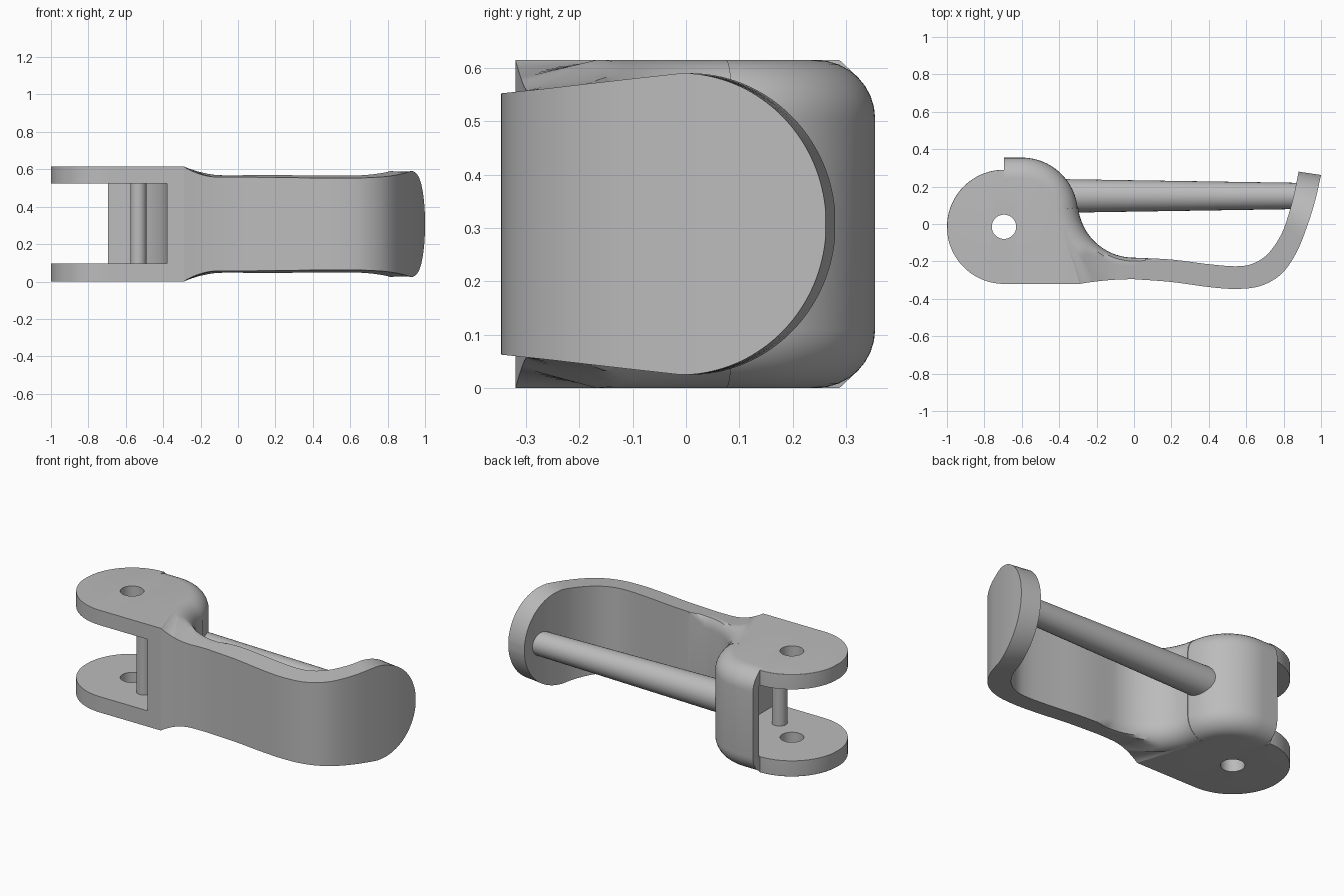
import bpy, bmesh, math
from mathutils import Vector

cube = bpy.data.objects.get("Cube")
if cube:
    bpy.data.objects.remove(cube, do_unlink=True)

grey = bpy.data.materials.new("plain_grey")
grey.use_nodes = True
grey.diffuse_color = (0.5, 0.5, 0.5, 1)
grey.node_tree.nodes["Principled BSDF"].inputs["Base Color"].default_value = (0.5, 0.5, 0.5, 1)

HALF = 0.3075                      # half height of the hub, and its mid level
PIVOT = Vector((-0.695, -0.015))
TAB_R, FILLET, STEPS = 0.305, 0.11, 8


def add_object(name, bm):
    bmesh.ops.recalc_face_normals(bm, faces=bm.faces)
    mesh = bpy.data.meshes.new(name)
    bm.to_mesh(mesh)
    bm.free()
    mesh.materials.append(grey)
    obj = bpy.data.objects.new(name, mesh)
    bpy.context.collection.objects.link(obj)
    return obj


def smooth(obj):
    bpy.ops.object.select_all(action='DESELECT')
    obj.select_set(True)
    bpy.context.view_layer.objects.active = obj
    bpy.ops.object.shade_smooth_by_angle(angle=math.radians(30))


def prism(name, outline, z0, z1):
    bm = bmesh.new()
    base = bm.faces.new([bm.verts.new((x, y, z0)) for x, y in outline])
    top = bmesh.ops.extrude_face_region(bm, geom=[base])["geom"]
    verts = [v for v in top if isinstance(v, bmesh.types.BMVert)]
    bmesh.ops.translate(bm, verts=verts, vec=(0, 0, z1 - z0))
    return add_object(name, bm)


def rod(name, start, end, r0, r1):
    start, end = Vector(start), Vector(end)
    bm = bmesh.new()
    bmesh.ops.create_cone(bm, cap_ends=True, segments=48, radius1=r0, radius2=r1,
                          depth=(end - start).length)
    turn = (end - start).to_track_quat('Z', 'Y')
    bmesh.ops.rotate(bm, verts=bm.verts, cent=(0, 0, 0), matrix=turn.to_matrix())
    bmesh.ops.translate(bm, verts=bm.verts, vec=(start + end) / 2)
    obj = add_object(name, bm)
    smooth(obj)
    return obj


def arc(centre, radius, a0, a1, n):
    for i in range(n + 1):
        a = math.radians(a0 + (a1 - a0) * i / n)
        d = Vector((math.cos(a), math.sin(a)))
        yield Vector(centre) + d * radius, d


def width(x, y):
    """Half height of the body at a plan position."""
    if x <= -0.29:
        return HALF
    y -= min(0.03, 0.15 * (1 - x))
    if y < -0.02:
        w = 0.283 + (y + 0.02) * 0.106
    else:
        w = math.sqrt(max(0.283 ** 2 - (y + 0.02) ** 2, 0.0004))
    if x < -0.1:
        w += (HALF - w) * ((-0.1 - x) / 0.19) ** 2
    return w


def spline(keys, t):
    i = min(int(t), len(keys) - 2)
    f = t - i
    p1, p2 = keys[i], keys[i + 1]
    p0 = keys[i - 1] if i else p1 * 2 - p2
    p3 = keys[i + 2] if i + 2 < len(keys) else p2 * 2 - p1
    return (p1 * 2 + (p2 - p0) * f + (p0 * 2 - p1 * 5 + p2 * 4 - p3) * f * f
            + (p1 * 3 - p0 - p2 * 3 + p3) * f ** 3) / 2


# Stations along the body: front point, back point, back normal, fillet radius
stations = []
for p, d in arc(PIVOT, TAB_R, 176, 90, 28):
    stations.append((Vector((p.x, 2 * PIVOT.y - p.y)), p, d, 0.003))


def front(x):
    if x < -0.29:
        return Vector((x, -0.32))
    return Vector((x, -0.295 - 0.025 * (x / 0.29) ** 2))


back = [(Vector((x, 0.355)), Vector((0, 1))) for x in (-0.694, -0.65)]
back += arc((-0.6, 0.055), 0.3, 90, 6.2, 26)
back += [(p, -d) for p, d in arc((0, 0.12), 0.3, 186.2, 270, 26)]
for p, d in back:
    stations.append((front(p.x), p, d, FILLET))

# Hooked arm, as front and back point pairs
outer = [(0, -.295), (.2, -.31), (.4, -.337), (.55, -.347), (.68, -.33),
         (.79, -.265), (.87, -.15), (.93, 0), (.97, .13), (1, .262)]
inner = [(0, -.18), (.2, -.19), (.4, -.215), (.55, -.226), (.64, -.21),
         (.72, -.155), (.79, -.05), (.835, .08), (.86, .18), (.88, .28)]
outer, inner = ([Vector(p) for p in keys] for keys in (outer, inner))
COUNT = 90
for i in range(1, COUNT + 1):
    t = 9 * math.sin(i / COUNT * math.pi / 2)
    a, b = spline(outer, t), spline(inner, t)
    stations.append((a, b, (b - a).normalized(), max(0.003, FILLET * (1 - b.x / 0.2))))

# Loft the body through the stations
bm = bmesh.new()
rings = []
for a, b, normal, r in stations:
    half = [(a.x, a.y, width(a.x, a.y))]
    for k in range(STEPS + 1):
        ang = math.pi / 2 * k / STEPS
        p = b - normal * r * (1 - math.sin(ang))
        half.append((p.x, p.y, min(HALF - r * (1 - math.cos(ang)), width(p.x, p.y))))
    ring = half + [(x, y, -z) for x, y, z in reversed(half)]
    rings.append([bm.verts.new((x, y, z + HALF)) for x, y, z in ring])
for r0, r1 in zip(rings, rings[1:]):
    for j in range(len(r0)):
        k = (j + 1) % len(r0)
        bm.faces.new((r0[j], r0[k], r1[k], r1[j]))
bm.faces.new(rings[0])
bm.faces.new(rings[-1])
body = add_object("lever_body", bm)

# Cut the fork slot and the pivot hole
slot = [p for p, d in arc(PIVOT, 0.315, 0, 180, 48)] + [(-1.1, PIVOT.y), (-1.1, -0.5), (-0.38, -0.5)]
hole = [p for p, d in arc(PIVOT, 0.065, 0, 352.5, 47)]
for cutter in (prism("slot_cutter", slot, 0.095, 0.525), prism("hole_cutter", hole, -0.1, 0.8)):
    cutter.hide_render = True
    mod = body.modifiers.new("cut", 'BOOLEAN')
    mod.operation, mod.solver, mod.object = 'DIFFERENCE', 'EXACT', cutter
    bpy.context.view_layer.objects.active = body
    bpy.ops.object.modifier_apply(modifier=mod.name)
    bpy.data.objects.remove(cutter, do_unlink=True)
smooth(body)

# Cross pin in the fork and the long tapered rod
rod("fork_pin", (-0.533, -0.13, 0.09), (-0.533, -0.13, 0.53), 0.043, 0.043)
rod("tapered_rod", (-0.39, 0.15, HALF), (0.88, 0.15, HALF), 0.09, 0.07)
